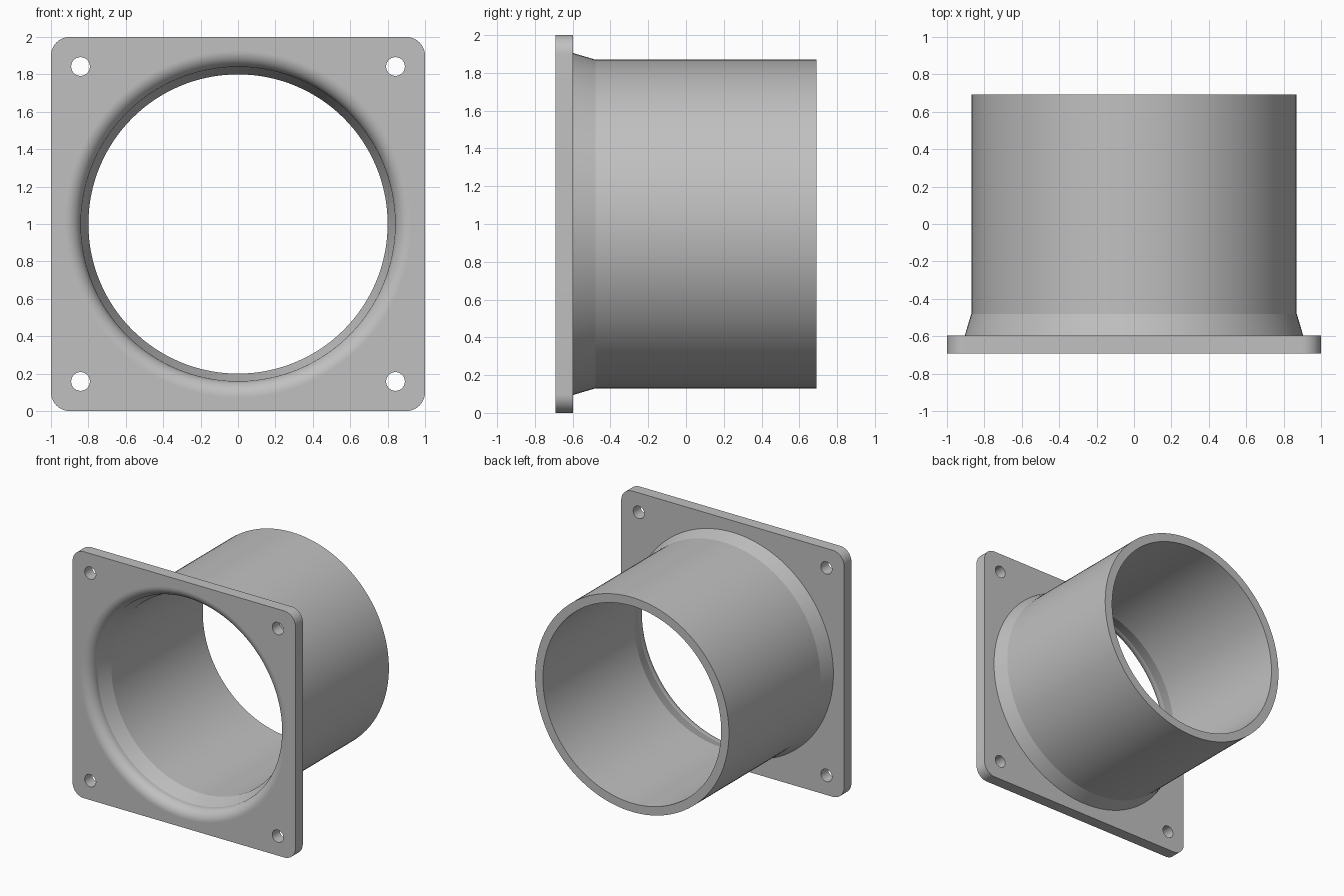
import bpy
import bmesh
from math import sin, cos, pi, radians
from mathutils import Vector

cube = bpy.data.objects.get("Cube")
if cube:
    bpy.data.objects.remove(cube, do_unlink=True)

FRONT, PLATE_BACK, CONE_END, BACK = -0.692, -0.597, -0.48, 0.692
SIDES = 128
LIP, ROUND = 0.84, 0.085
COLLAR = 0.905

bm = bmesh.new()


def circle(cx, cz, r, n):
    return [(cx + r * cos(2 * pi * i / n), cz + r * sin(2 * pi * i / n)) for i in range(n)]


def rounded_square(half, r, n):
    points = []
    for k, (sx, sz) in enumerate([(1, 1), (-1, 1), (-1, -1), (1, -1)]):
        for i in range(n + 1):
            a = pi / 2 * (k + i / n)
            points.append((sx * (half - r) + r * cos(a), sz * (half - r) + r * sin(a)))
    return points


def add_loop(points, y):
    """Closed ring of vertices standing at depth y."""
    verts = [bm.verts.new((x, y, z + 1)) for x, z in points]
    edges = [bm.edges.new((v, verts[i - 1])) for i, v in enumerate(verts)]
    return verts, edges


def skin(a, b):
    for i in range(len(a)):
        bm.faces.new((a[i - 1], a[i], b[i], b[i - 1]))


# Tube wall: rounded mouth, inner cone, bore, rear rim, outside and collar
profile = []
for i in range(17):
    a = pi / 2 * i / 16
    profile.append((LIP + ROUND * (1 - sin(a)), FRONT + ROUND * (1 - cos(a))))
profile += [(LIP, PLATE_BACK), (0.80, CONE_END), (0.80, BACK),
            (0.87, BACK), (0.87, CONE_END), (COLLAR, PLATE_BACK)]
rings = [add_loop(circle(0, 0, r, SIDES), y) for r, y in profile]
for (a, _), (b, _) in zip(rings, rings[1:]):
    skin(a, b)

# Square flange: rim and bolt holes run from the front face to the back face
front_edges, back_edges = list(rings[0][1]), list(rings[-1][1])
outlines = [rounded_square(1, 0.1, 10)]
outlines += [circle(sx * 0.842, sz * 0.842, 0.05, 40) for sx in (-1, 1) for sz in (-1, 1)]
for outline in outlines:
    front, fe = add_loop(outline, FRONT)
    back, be = add_loop(outline, PLATE_BACK)
    skin(front, back)
    front_edges += fe
    back_edges += be
bmesh.ops.triangle_fill(bm, edges=front_edges, use_beauty=True, normal=Vector((0, -1, 0)))
bmesh.ops.triangle_fill(bm, edges=back_edges, use_beauty=True, normal=Vector((0, 1, 0)))
bmesh.ops.recalc_face_normals(bm, faces=bm.faces)

# Smooth curved walls, flat plate faces, crisp edges between them
for face in bm.faces:
    face.smooth = abs(face.normal.y) < 0.9999
for edge in bm.edges:
    edge.smooth = edge.calc_face_angle(pi) < radians(12)

mesh = bpy.data.meshes.new("flanged_tube")
bm.to_mesh(mesh)
bm.free()
tube = bpy.data.objects.new("flanged_tube", mesh)
bpy.context.collection.objects.link(tube)

# Plain grey plastic
grey = bpy.data.materials.new("light_grey")
grey.use_nodes = True
colour = (0.53, 0.53, 0.53, 1)
grey.diffuse_color = colour
grey.node_tree.nodes["Principled BSDF"].inputs["Base Color"].default_value = colour
mesh.materials.append(grey)
